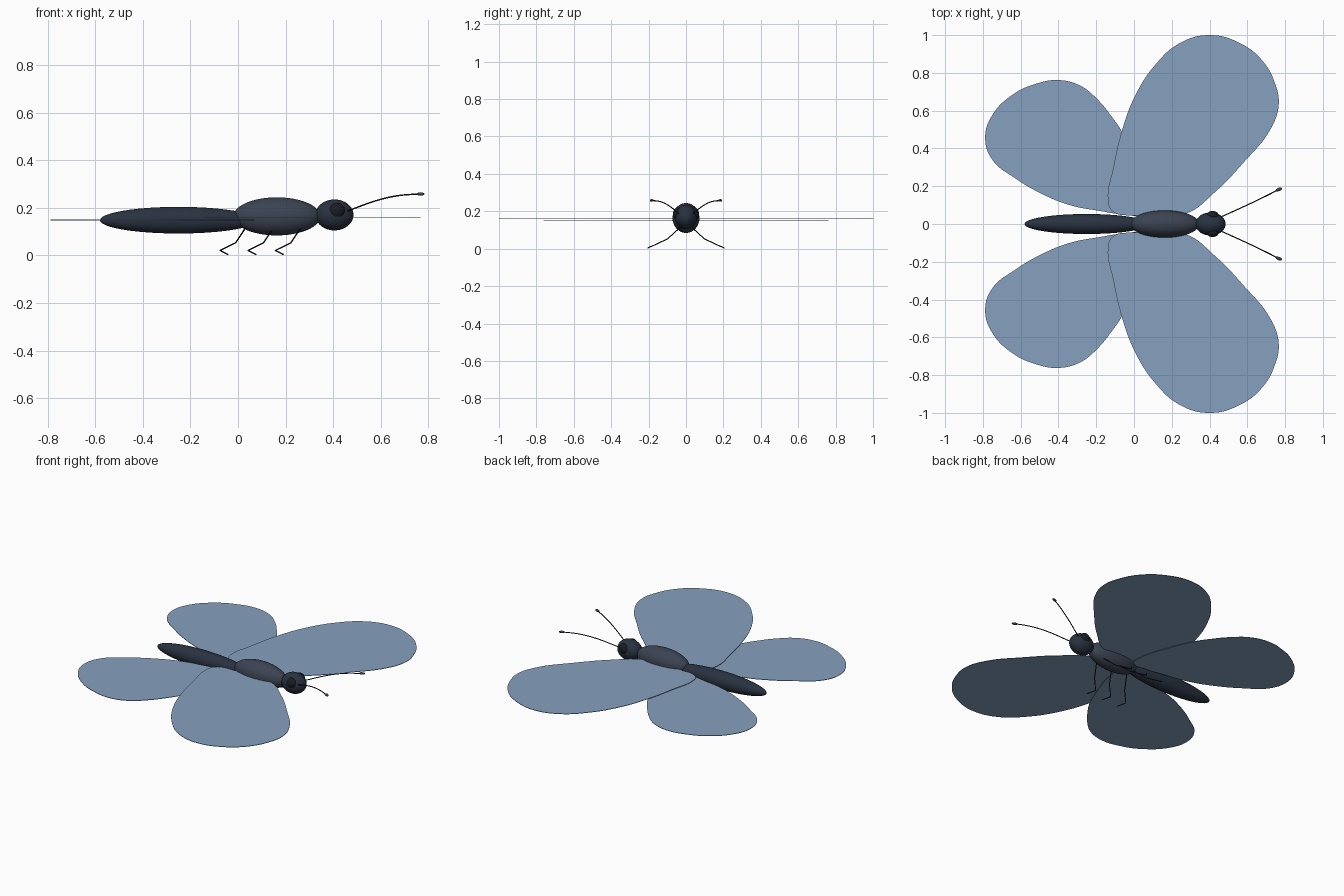
import bpy

if "Cube" in bpy.data.objects:
    bpy.data.objects.remove(bpy.data.objects["Cube"])


def material(name, color):
    m = bpy.data.materials.new(name)
    m.diffuse_color = (*color, 1)
    m.use_nodes = True
    m.node_tree.nodes["Principled BSDF"].inputs["Base Color"].default_value = m.diffuse_color
    return m


BODY = material("dark_body", (0.022, 0.032, 0.052))
CHEST = material("slate", (0.045, 0.057, 0.085))
BLACK = material("near_black", (0.010, 0.013, 0.018))
WING = material("blue_wing", (0.24, 0.35, 0.52))


def ellipsoid(name, center, radii, mat, segs=48, rot=(0, 0, 0)):
    """Smooth ellipsoid with its poles along x."""
    bpy.ops.mesh.primitive_uv_sphere_add(segments=segs, ring_count=segs // 2, radius=1,
                                         location=center, rotation=rot)
    ob = bpy.context.object
    ob.name = name
    ob.scale = radii
    ob.data.materials.append(mat)
    bpy.ops.object.shade_smooth()
    return ob


def curve_part(name, pts, mat, smooth=True, closed=False, extrude=0, bevel=0):
    """Curve through points, converted to a mesh."""
    cu = bpy.data.curves.new(name, "CURVE")
    cu.dimensions = "2D" if closed else "3D"
    cu.resolution_u = 8
    sp = cu.splines.new("BEZIER")
    sp.bezier_points.add(len(pts) - 1)
    for bp, p in zip(sp.bezier_points, pts):
        bp.co = p
        bp.handle_left_type = bp.handle_right_type = "AUTO" if smooth else "VECTOR"
    sp.use_cyclic_u = closed
    if closed:
        cu.fill_mode = "BOTH"
        cu.extrude = extrude
    else:
        cu.bevel_depth = bevel
        cu.bevel_resolution = 2
        cu.use_fill_caps = True
    ob = bpy.data.objects.new(name, cu)
    bpy.context.collection.objects.link(ob)
    bpy.ops.object.select_all(action="DESELECT")
    ob.select_set(True)
    bpy.context.view_layer.objects.active = ob
    bpy.ops.object.convert(target="MESH")
    ob = bpy.context.object
    ob.name = name
    ob.data.materials.clear()
    ob.data.materials.append(mat)
    return ob


# Body
ellipsoid("abdomen", (-0.25, 0, 0.148), (0.33, 0.053, 0.056), BODY)
ellipsoid("thorax", (0.163, 0, 0.164), (0.183, 0.072, 0.08), CHEST)
ellipsoid("head", (0.405, 0, 0.17), (0.08, 0.061, 0.065), BODY)

# Wing outlines (x, y) for the +y side
FORE = [(0.275, 0.055), (0.43, 0.17), (0.587, 0.333), (0.72, 0.497), (0.766, 0.63),
        (0.746, 0.746), (0.677, 0.868), (0.56, 0.958), (0.40, 1.0), (0.243, 0.958),
        (0.11, 0.84), (0.005, 0.677), (-0.063, 0.497), (-0.11, 0.296),
        (-0.138, 0.127), (-0.116, 0.069), (0.0, 0.045)]
HIND = [(-0.05, 0.05), (-0.18, 0.069), (-0.34, 0.10), (-0.497, 0.164), (-0.63, 0.243),
        (-0.75, 0.34), (-0.788, 0.455), (-0.75, 0.577), (-0.63, 0.693), (-0.52, 0.742),
        (-0.407, 0.762), (-0.286, 0.733), (-0.19, 0.656), (-0.116, 0.566),
        (-0.063, 0.487), (0.01, 0.32), (0.06, 0.15), (0.05, 0.055)]

for s, side in ((1, "left"), (-1, "right")):
    # Wings
    for name, outline, z in (("fore_wing", FORE, 0.160), ("hind_wing", HIND, 0.149)):
        pts = [(x, s * y, 0) for x, y in outline]
        w = curve_part(f"{side}_{name}", pts, WING, closed=True, extrude=0.0015)
        w.location.z = z

    # Eyes
    ellipsoid(f"{side}_eye", (0.416, s * 0.044, 0.188), (0.033, 0.025, 0.033), BLACK, 32)

    # Antennae with club tips
    path = [(0.455, 0.035, 0.185), (0.594, 0.098, 0.234), (0.68, 0.139, 0.252),
            (0.768, 0.183, 0.258)]
    curve_part(f"{side}_antenna", [(x, s * y, z) for x, y, z in path], BLACK, bevel=0.003)
    ellipsoid(f"{side}_antenna_club", (0.767, s * 0.183, 0.258), (0.018, 0.009, 0.007),
              CHEST, 16, (0, 0, s * 0.4))

    # Legs
    for name, x in (("front", 0.195), ("middle", 0.08), ("rear", -0.037)):
        path = [(x + 0.068, 0.03, 0.115), (x + 0.027, 0.098, 0.053),
                (x - 0.038, 0.165, 0.021), (x - 0.005, 0.205, 0.004)]
        curve_part(f"{side}_{name}_leg", [(px, s * y, z) for px, y, z in path], BLACK,
                   smooth=False, bevel=0.003)
